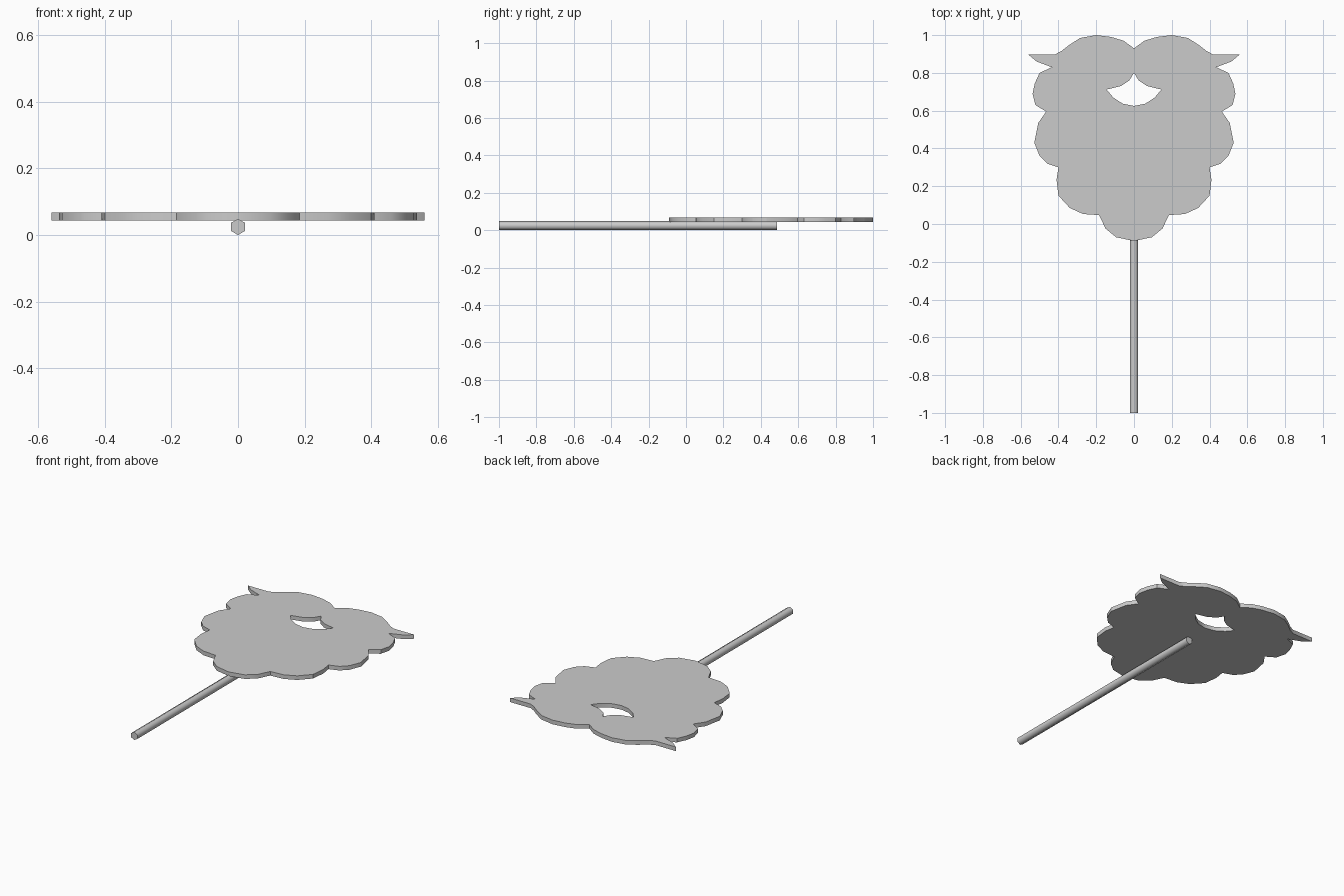
import bpy
import math

if "Cube" in bpy.data.objects:
    bpy.data.objects.remove(bpy.data.objects["Cube"])

grey = bpy.data.materials.new("plain grey")
grey.use_nodes = True
colour = (0.6, 0.6, 0.6, 1)
grey.diffuse_color = colour
grey.node_tree.nodes["Principled BSDF"].inputs["Base Color"].default_value = colour


def finish(obj, name, angle):
    obj.name = name
    obj.data.materials.clear()
    obj.data.materials.append(grey)
    bpy.ops.object.select_all(action="DESELECT")
    obj.select_set(True)
    bpy.context.view_layer.objects.active = obj
    bpy.ops.object.shade_smooth_by_angle(angle=math.radians(angle))


def mirrored(half):
    """Close a half outline whose first and last points lie on x = 0."""
    return half + [(-x, y) for x, y in half[-2:0:-1]]


# Half outlines: moustache, scalloped beard and mouth opening
moustache = [(0, .93), (.055, .97), (.12, .99), (.20, 1), (.285, .985), (.34, .95),
             (.385, .915), (.42, .897), (.56, .897), (.515, .86), (.435, .83)]
beard = [(.50, .80), (.525, .745), (.537, .69), (.522, .63), (.465, .595),
         (.507, .535), (.528, .43), (.50, .36), (.46, .32), (.40, .30),
         (.41, .235), (.40, .15), (.34, .085), (.27, .053), (.185, .047),
         (.15, -.025), (.095, -.07), (0, -.09)]
mouth = [(0, .80), (.025, .76), (.07, .73), (.145, .712), (.11, .67), (.06, .637), (0, .625)]

# Flat beard plate, extruded from the filled outlines
bottom, top = .043, .068
curve = bpy.data.curves.new("beard_plate", "CURVE")
curve.dimensions = "2D"
curve.fill_mode = "BOTH"
curve.extrude = (top - bottom) / 2
for half in (moustache + beard, mouth):
    outline = mirrored(half)
    spline = curve.splines.new("POLY")
    spline.points.add(len(outline) - 1)
    for point, (x, y) in zip(spline.points, outline):
        point.co = (x, y, 0, 1)
    spline.use_cyclic_u = True
plate = bpy.data.objects.new("beard_plate", curve)
plate.location.z = (top + bottom) / 2
bpy.context.collection.objects.link(plate)
bpy.ops.object.select_all(action="DESELECT")
plate.select_set(True)
bpy.context.view_layer.objects.active = plate
bpy.ops.object.convert(target="MESH")
finish(bpy.context.object, "beard_plate", 30)

# Six-sided handle stick with an edge along its top and bottom
radius, front, back = .0243, -1, .487
bpy.ops.mesh.primitive_cylinder_add(
    vertices=6, radius=radius, depth=back - front,
    location=(0, (front + back) / 2, radius), rotation=(math.pi / 2, 0, 0))
finish(bpy.context.object, "handle_stick", 65)
